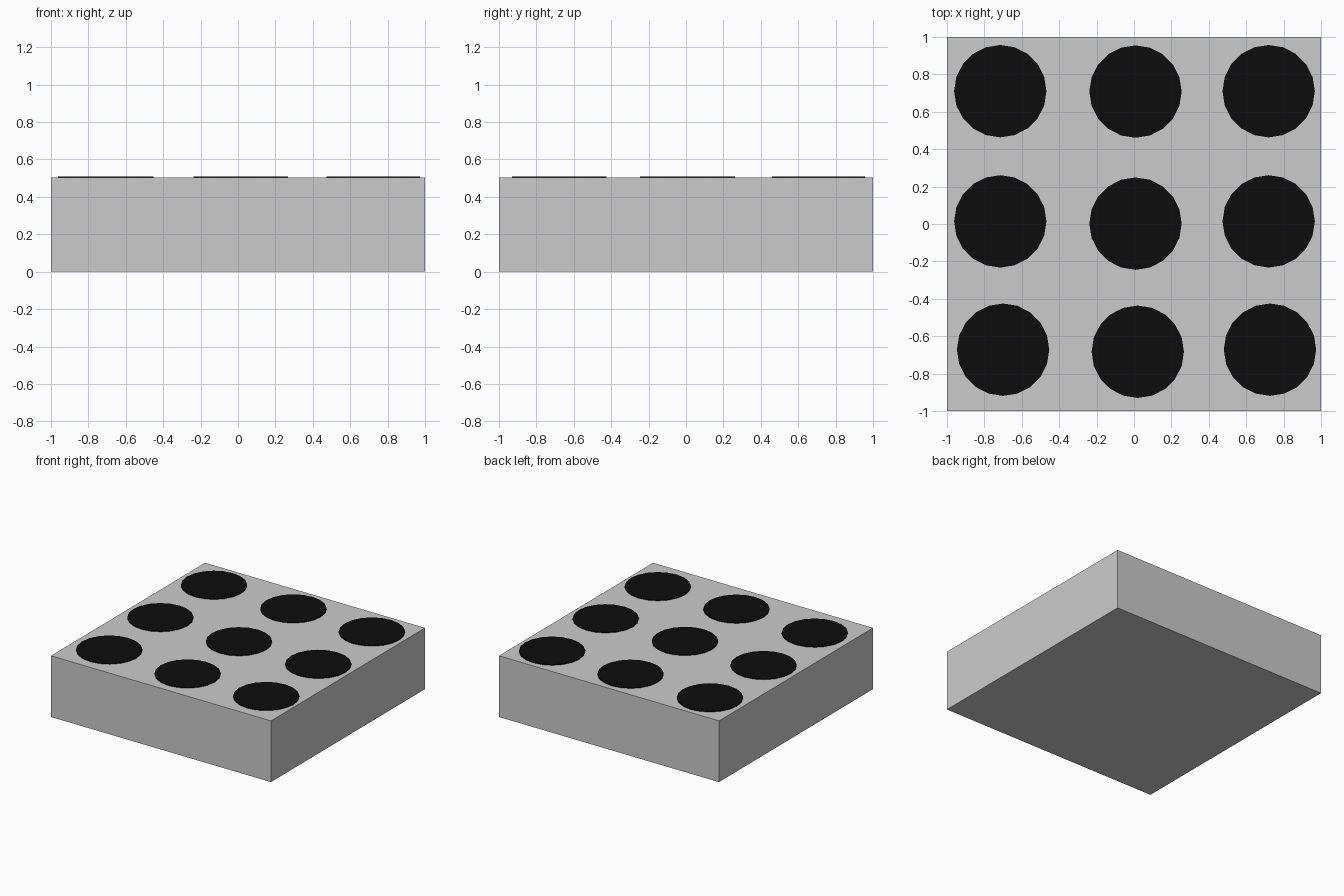
import bpy

if "Cube" in bpy.data.objects:
    bpy.data.objects.remove(bpy.data.objects["Cube"])

BOX_TOP = 0.503
DISC_TOP = 0.51

# Square slab
bpy.ops.mesh.primitive_cube_add(size=2, location=(0, 0, BOX_TOP / 2))
slab = bpy.context.object
slab.name = "slab"
slab.scale = (1, 1, BOX_TOP / 2)

# Black material for the spots
black = bpy.data.materials.new("black")
black.diffuse_color = (0.004, 0.004, 0.004, 1)
black.use_nodes = True
black.node_tree.nodes["Principled BSDF"].inputs["Base Color"].default_value = black.diffuse_color

# Nine thin low-poly discs on the top face, slightly hand-placed
centres = [
    (-0.715, 0.71), (0.008, 0.708), (0.72, 0.71),
    (-0.715, 0.014), (0.008, 0.002), (0.72, 0.014),
    (-0.70, -0.672), (0.02, -0.683), (0.727, -0.672),
]
for i, (x, y) in enumerate(centres):
    bpy.ops.mesh.primitive_cylinder_add(
        vertices=20, radius=0.247, depth=DISC_TOP - BOX_TOP + 0.002,
        location=(x, y, (DISC_TOP + BOX_TOP - 0.002) / 2))
    disc = bpy.context.object
    disc.name = f"spot_{i + 1}"
    disc.data.materials.append(black)
